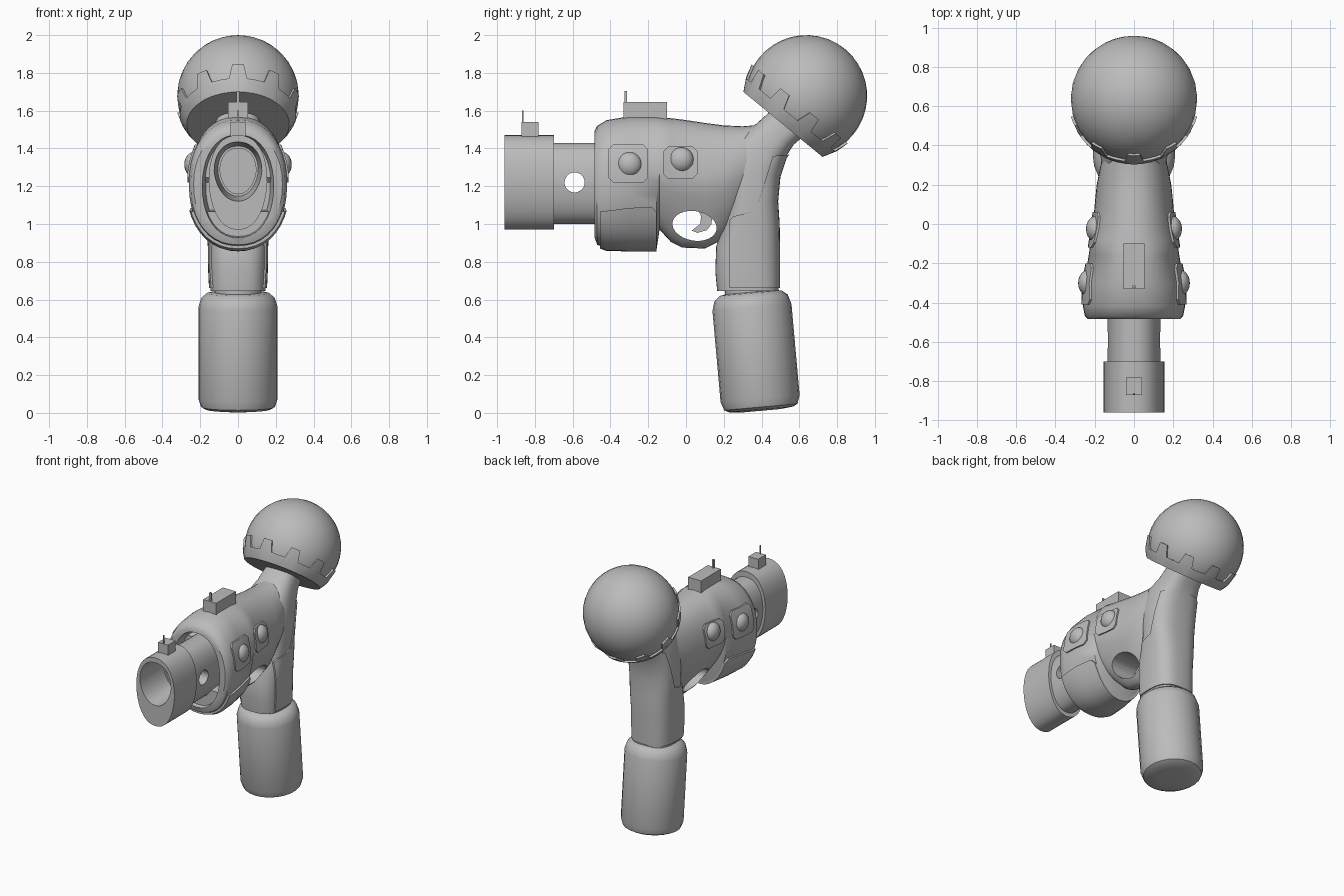
import bpy, bmesh, math
from mathutils import Matrix

cube = bpy.data.objects.get("Cube")
if cube:
    bpy.data.objects.remove(cube)

grey = bpy.data.materials.new("plain_grey")
grey.use_nodes = True
GREY = (0.5, 0.5, 0.5, 1)
grey.diffuse_color = GREY
grey.node_tree.nodes["Principled BSDF"].inputs["Base Color"].default_value = GREY


def finish(bm, name, smooth=True):
    bmesh.ops.recalc_face_normals(bm, faces=bm.faces)
    me = bpy.data.meshes.new(name)
    bm.to_mesh(me)
    bm.free()
    me.materials.append(grey)
    ob = bpy.data.objects.new(name, me)
    bpy.context.collection.objects.link(ob)
    if smooth:
        shade(ob)
    return ob


def shade(ob):
    bpy.ops.object.select_all(action='DESELECT')
    ob.select_set(True)
    bpy.context.view_layer.objects.active = ob
    bpy.ops.object.shade_smooth_by_angle(angle=math.radians(35))


def skin(bm, rows):
    """Bridge closed rows of points and cap both ends."""
    vs = [[bm.verts.new(p) for p in row] for row in rows]
    n = len(vs[0])
    for a, b in zip(vs, vs[1:]):
        for i in range(n):
            j = (i + 1) % n
            bm.faces.new((a[i], a[j], b[j], b[i]))
    bm.faces.new(vs[0])
    bm.faces.new(vs[-1])


def loft(name, rings, p=2.2, grow=0.0, n=40):
    """Rings are (y1, z1, y2, z2, half width, narrowing toward point 2)."""
    rows = []
    for y1, z1, y2, z2, w, k in rings:
        length = math.hypot(y1 - y2, z1 - z2)
        s = 0.5 + grow / length
        row = []
        for i in range(n):
            a = math.tau * i / n
            c, d = math.cos(a), math.sin(a)
            c = math.copysign(abs(c) ** (2 / p), c)
            d = math.copysign(abs(d) ** (2 / p), d)
            x = (w + grow) * d * (1 - k * max(0, -c))
            row.append((x, (y1 + y2) / 2 + (y1 - y2) * s * c,
                        (z1 + z2) / 2 + (z1 - z2) * s * c))
        rows.append(row)
    bm = bmesh.new()
    skin(bm, rows)
    return finish(bm, name)


def tall(stations):
    """Upright rings from (y, top, bottom, half width, narrowing)."""
    return [(y, t, y, b, w, k) for y, t, b, w, k in stations]


def prism(name, pts, x0, x1):
    bm = bmesh.new()
    skin(bm, [[(x, y, z) for y, z in pts] for x in (x0, x1)])
    return finish(bm, name, False)


def lathe(name, pts, seg, loc, tilt):
    bm = bmesh.new()
    skin(bm, [[(r * math.cos(math.tau * i / seg), r * math.sin(math.tau * i / seg), h)
               for i in range(seg)] for r, h in pts])
    bm.transform(Matrix.Translation(loc) @ Matrix.Rotation(tilt, 4, 'X'))
    return finish(bm, name)


def box(name, x, y0, y1, z0, z1):
    return prism(name, [(y0, z0), (y1, z0), (y1, z1), (y0, z1)], -x, x)


def oval(y, z, a, b, tilt=0.0, n=32):
    ct, st = math.cos(tilt), math.sin(tilt)
    pts = [(a * math.cos(math.tau * i / n), b * math.sin(math.tau * i / n)) for i in range(n)]
    return [(y + u * ct - v * st, z + u * st + v * ct) for u, v in pts]


def carve(ob, cutter, op='DIFFERENCE'):
    m = ob.modifiers.new("carve", 'BOOLEAN')
    m.operation, m.solver, m.object = op, 'EXACT', cutter
    bpy.ops.object.select_all(action='DESELECT')
    ob.select_set(True)
    bpy.context.view_layer.objects.active = ob
    bpy.ops.object.modifier_apply(modifier=m.name)
    bpy.data.objects.remove(cutter)
    shade(ob)


# Receiver body with front socket and trigger opening
BODY = tall([
    (-.485, 1.49, .93, .235, 0), (-.47, 1.52, .89, .25, 0), (-.42, 1.55, .872, .26, 0),
    (-.3, 1.57, .87, .255, .05), (-.155, 1.57, .87, .23, .15), (-.14, 1.567, .97, .228, .25),
    (-.08, 1.56, .905, .22, .4), (-.02, 1.553, .875, .21, .45), (.1, 1.535, .87, .2, .4),
    (.2, 1.522, .92, .19, .3), (.3, 1.517, 1.05, .17, .2), (.39, 1.525, 1.2, .13, 0)])
body = loft("receiver_body", BODY)
carve(body, loft("socket_cutter", tall([(-.52, 1.48, .92, .195, 0), (-.38, 1.45, .95, .17, 0)])))
carve(body, prism("opening_cutter", oval(.045, .99, .118, .078, -.17), -.4, .4))

# Grip flowing up into the neck
GRIP = [(.165, .645, .49, .645, .145, 0), (.155, .75, .49, .75, .15, 0),
        (.16, .88, .49, .88, .152, 0), (.2, 1.0, .488, 1.0, .158, 0),
        (.22, 1.12, .48, 1.12, .165, 0), (.22, 1.3, .492, 1.25, .17, 0),
        (.27, 1.46, .525, 1.35, .155, 0), (.36, 1.52, .57, 1.42, .13, 0),
        (.45, 1.6, .64, 1.48, .115, 0)]
loft("grip", GRIP, 2.8)

# Raised panels that follow the body and grip
fore = loft("foregrip_panel", BODY, grow=.015)
carve(fore, prism("clip", [(-.455, .8), (-.155, .8), (-.155, 1.06), (-.18, 1.09),
                           (-.3, 1.085), (-.455, 1.065)], -.5, .5), 'INTERSECT')
back = loft("grip_back_panel", GRIP, 2.8, .008)
carve(back, prism("clip", [(.23, .66), (.23, 1.02), (.25, 1.04), (.37, 1.07), (.41, 1.2),
                           (.46, 1.36), (.7, 1.38), (.7, .66)], -.5, .5), 'INTERSECT')
for name, y0, y1, z0, z1 in (("front", -.41, -.2, 1.22, 1.42), ("rear", -.12, .06, 1.24, 1.41)):
    pad = loft(name + "_button_pads", BODY, grow=.01)
    c = .025
    carve(pad, prism("clip", [(y0 + c, z0), (y1 - c, z0), (y1, z0 + c), (y1, z1 - c),
                              (y1 - c, z1), (y0 + c, z1), (y0, z1 - c), (y0, z0 + c)],
                     -.5, .5), 'INTERSECT')

# Domed buttons on both sides
for name, x, y, z in (("front", .235, -.3, 1.315), ("rear", .195, -.025, 1.34)):
    for side, s in (("left", 1), ("right", -1)):
        bm = bmesh.new()
        bmesh.ops.create_uvsphere(bm, u_segments=20, v_segments=12, radius=.066)
        bm.transform(Matrix.Translation((s * x, y, z)) @ Matrix.Diagonal((.75, 1, 1, 1)))
        finish(bm, f"{name}_{side}_button")

# Barrel and muzzle
barrel = loft("barrel", tall([(-.71, 1.43, 1.0, .135, .1), (-.38, 1.43, 1.0, .135, .1)]), 2.3)
carve(barrel, loft("bore", tall([(-.8, 1.4, 1.16, .095, .15), (-.5, 1.4, 1.16, .095, .15)])))
carve(barrel, prism("vent", oval(-.59, 1.22, .053, .053), -.4, .4))
muzzle = loft("muzzle", tall([(-.96, 1.47, .97, .155, .1), (-.7, 1.47, .97, .155, .1)]), 2.3)
carve(muzzle, loft("mouth", tall([(-.97, 1.435, 1.12, .127, .15), (-.68, 1.41, 1.15, .105, .15)])))

# Sights
box("rear_sight_block", .053, -.33, -.1, 1.54, 1.645)
box("rear_sight_pin", .007, -.325, -.312, 1.64, 1.705)
box("front_sight_block", .04, -.87, -.782, 1.45, 1.54)
box("front_sight_pin", .004, -.868, -.86, 1.53, 1.6)

# Trigger
prism("trigger", [(.06, 1.08), (.08, 1.04), (.075, 1.0), (.03, .965), (.06, .953),
                  (.11, .967), (.135, 1.0), (.14, 1.06)], -.022, .022)

# Canister below the grip
TILT = math.radians(5.1)
lathe("canister", [(.13, .315), (.165, .31), (.195, .285), (.21, .235), (.21, -.25),
                   (.195, -.295), (.17, -.308), (.1, -.315)], 24, (0, .37, .325), TILT)
lathe("canister_collar", [(.125, .28), (.125, .345)], 24, (0, .36, .325), TILT)

# Ball with a flat cut underside
R, CUT, LEAN = .322, -.19, -math.radians(39.4)
CENTRE = (0, .637, 1.678)
arc0 = math.asin(CUT / R)
steps = [arc0 + (math.pi / 2 - .01 - arc0) * i / 14 for i in range(15)]
lathe("ball", [(R * math.cos(a), R * math.sin(a)) for a in steps], 32, CENTRE, LEAN)

# Toothed collar around the ball
TEETH, OUT = 10, .334
columns = []
for t in range(TEETH):
    for f, h in ((0, -.125), (.1, -.05), (.25, -.05), (.4, -.05), (.5, -.125), (.75, -.125)):
        columns.append((math.tau * (t + f - .25) / TEETH - math.pi / 2, h))
rows = []
for f, rad in ((0, OUT), (.5, OUT), (1, OUT), (1, R - .012)):
    row = []
    for a, top in columns:
        h = CUT - .005 + (top - CUT) * f
        r = math.sqrt(rad * rad - h * h)
        row.append((r * math.cos(a), r * math.sin(a), h))
    rows.append(row)
bm = bmesh.new()
skin(bm, rows)
bm.faces.ensure_lookup_table()
bmesh.ops.delete(bm, geom=[bm.faces[-1]], context='FACES_ONLY')
bm.transform(Matrix.Translation(CENTRE) @ Matrix.Rotation(LEAN, 4, 'X'))
finish(bm, "ball_collar")
